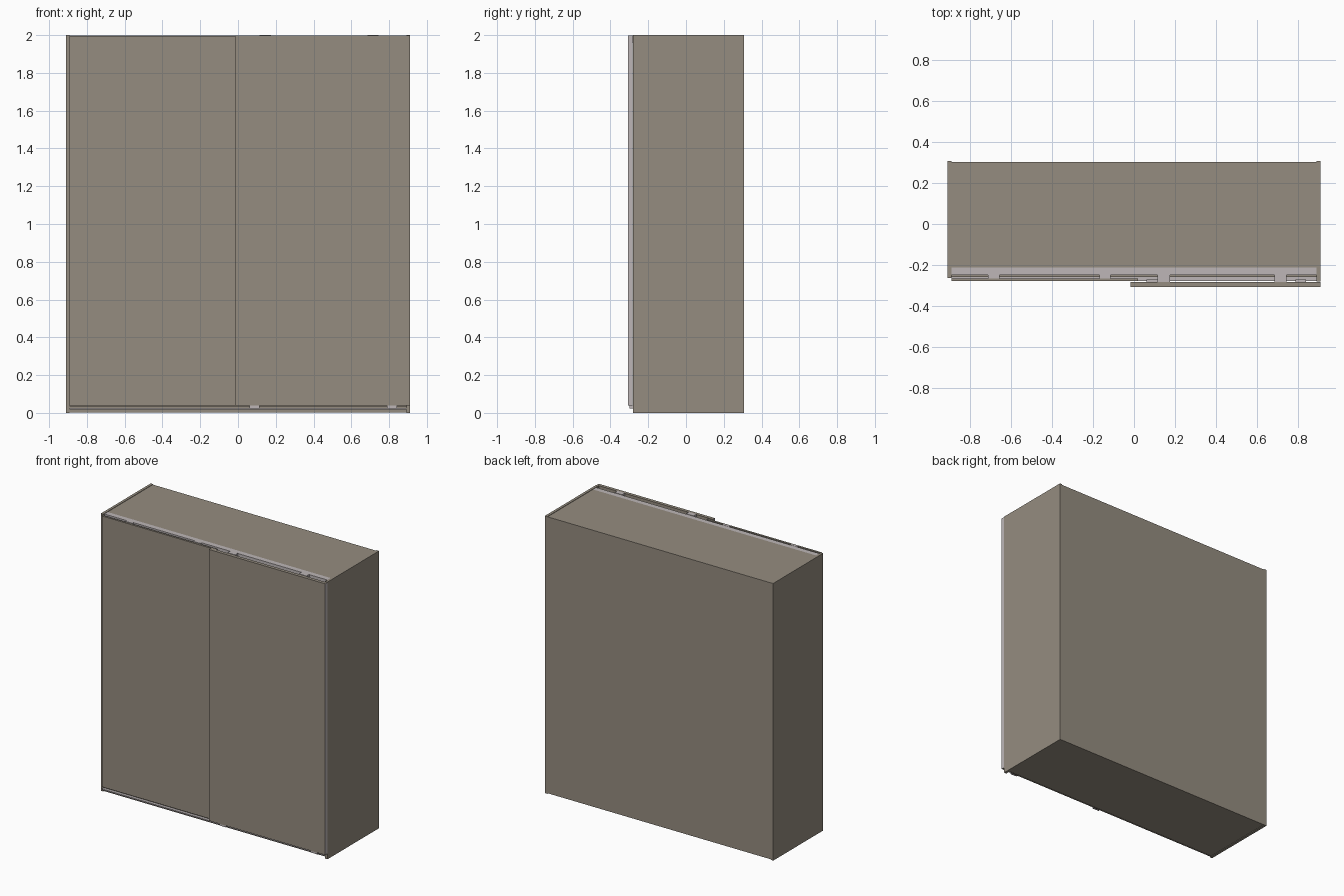
import bpy

if "Cube" in bpy.data.objects:
    bpy.data.objects.remove(bpy.data.objects["Cube"])


def material(name, rgb):
    m = bpy.data.materials.new(name)
    m.diffuse_color = (*rgb, 1.0)
    m.use_nodes = True
    m.node_tree.nodes["Principled BSDF"].inputs["Base Color"].default_value = m.diffuse_color
    return m


TAUPE = material("taupe board", (0.30, 0.265, 0.215))
SILVER = material("silver aluminium", (0.51, 0.47, 0.475))


def box(name, x, y, z, mat):
    """Box from (min, max) ranges on each axis."""
    bpy.ops.mesh.primitive_cube_add(size=1)
    ob = bpy.context.object
    ob.name = name
    for v in ob.data.vertices:
        v.co = [r[0] if c < 0 else r[1] for c, r in zip(v.co, (x, y, z))]
    ob.data.materials.append(mat)
    return ob


def side_faces(ob, mat):
    """Give the left and right edges of a board a second colour."""
    ob.data.materials.append(mat)
    for p in ob.data.polygons:
        if abs(p.normal.x) > 0.9:
            p.material_index = 1


BACK = 0.307

# Carcass
box("left_side", (-0.911, -0.892), (-0.263, BACK), (0, 2.0), TAUPE)
box("right_side", (0.892, 0.911), (-0.281, BACK), (0, 2.0), TAUPE)
box("top_board", (-0.892, 0.892), (-0.213, BACK - 0.004), (1.977, 1.997), TAUPE)
box("back_board", (-0.892, 0.892), (BACK - 0.012, BACK - 0.003), (0.003, 1.997), TAUPE)
box("bottom_board", (-0.892, 0.892), (-0.25, BACK - 0.012), (0.004, 0.036), TAUPE)

# Sliding rails
box("top_rail", (-0.892, 0.892), (-0.25, -0.213), (1.975, 1.997), SILVER)
box("bottom_rail", (-0.892, 0.892), (-0.279, -0.25), (0.018, 0.026), SILVER)
box("plinth", (-0.892, 0.892), (-0.258, -0.25), (0.002, 0.036), TAUPE)

# Doors: left runs behind, right runs in front
left = box("left_door", (-0.892, 0.02), (-0.279, -0.265), (0.04, 1.994), TAUPE)
right = box("right_door", (-0.016, 0.911), (-0.307, -0.283), (0.04, 1.997), TAUPE)
for door in (left, right):
    side_faces(door, SILVER)

# Upper hangers joining doors to the top rail
for i, x in enumerate((-0.685, -0.142)):
    box(f"left_hanger_{i}", (x - 0.027, x + 0.027), (-0.265, -0.25), (1.96, 1.998), SILVER)
for i, x in enumerate((0.145, 0.715)):
    box(f"right_hanger_{i}", (x - 0.03, x + 0.03), (-0.283, -0.25), (1.96, 2.0), SILVER)

# Lower guides under the right door
for i, x in enumerate((0.088, 0.815)):
    box(f"lower_guide_{i}", (x - 0.026, x + 0.026), (-0.300, -0.270), (0.024, 0.04), SILVER)
